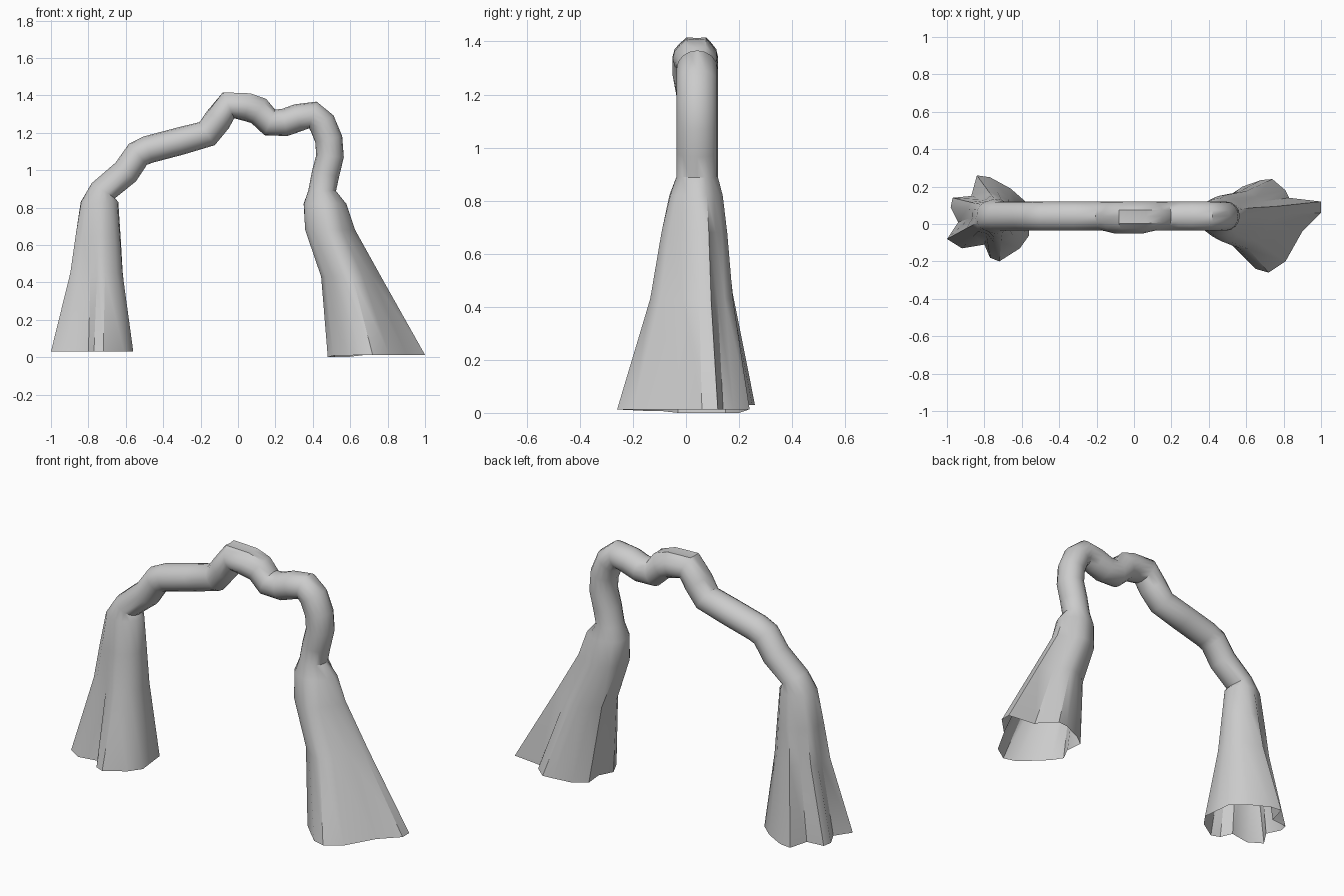
import bpy, bmesh, math
from mathutils import Vector

if "Cube" in bpy.data.objects:
    bpy.data.objects.remove(bpy.data.objects["Cube"])

N = 16          # sides of the tube
CY = 0.042      # depth position of the tube
ANG = [2 * math.pi * i / N for i in range(N)]

# Fluted foot outlines (x, y), starting at the outer side and turning through +y
LEFT_FOOT = [(-.94, .01), (-.98, .09), (-.97, .14), (-.87, .15), (-.84, .26), (-.77, .25),
             (-.66, .19), (-.58, .12), (-.57, .03), (-.56, -.06), (-.61, -.13), (-.72, -.20),
             (-.77, -.18), (-.80, -.11), (-.92, -.13), (-1.0, -.08)]
RIGHT_FOOT = [(1.0, .06), (1.0, .12), (.83, .14), (.81, .18), (.74, .24), (.68, .235),
              (.58, .20), (.51, .15), (.52, .05), (.48, -.03), (.51, -.10), (.57, -.16),
              (.65, -.24), (.72, -.26), (.81, -.20), (.90, -.04)]

# Centre line of the crooked tube (x, z)
PATH = [(-.72, .89), (-.60, .99), (-.535, 1.085), (-.48, 1.11), (-.31, 1.155), (-.165, 1.195),
        (-.107, 1.27), (-.05, 1.345), (.05, 1.335), (.11, 1.315), (.17, 1.255), (.25, 1.255),
        (.32, 1.28), (.40, 1.295), (.45, 1.25), (.485, 1.165), (.492, 1.075), (.468, .98),
        (.45, .89)]


def leg_ring(foot, side, mid, z, cx, blend, r):
    """Horizontal ring morphing from a circle to the foot outline."""
    cy = CY + (mid[1] - CY) * blend
    ring = []
    for a, (fx, fy) in zip(ANG, foot):
        x = (1 - blend) * side * r * math.cos(a) + blend * (fx - mid[0])
        y = (1 - blend) * min(r, .085) * math.sin(a) + blend * (fy - mid[1])
        ring.append(Vector((cx + x, cy + y, z)))
    return ring


def tube_ring(i):
    """Ring square to the centre line, with a grooved ridge around the peak."""
    p = Vector(PATH[i])
    before = Vector(PATH[i - 1]) if i else Vector((-.745, .80))
    after = Vector(PATH[i + 1]) if i + 1 < len(PATH) else Vector((.47, .75))
    t = ((p - before).normalized() + (after - p).normalized()).normalized()
    nx, nz = -t.y, t.x
    ridge = 7 <= i <= 9
    ring = []
    for k, a in enumerate(ANG):
        f = 1.13 if ridge and k in (1, N - 1) else 1.0
        d = .074 * f * math.cos(a)
        y = CY + .078 * f * math.sin(a)
        if 6 <= i <= 8 and math.sin(a) < -.3:
            y += .014 * math.sin(a)
        ring.append(Vector((p.x + nx * d, y, p.y + nz * d)))
    return ring


# Left leg, tube and right leg as one run of rings
L_MID, R_MID = (-.78, .02), (.74, .0)
rings = [leg_ring(LEFT_FOOT, -1, L_MID, *v) for v in
         [(.03, -.78, 1, .09), (.45, -.757, .37, .10), (.65, -.75, .2, .10), (.83, -.742, .06, .095)]]
rings += [tube_ring(i) for i in range(len(PATH))]
rings += [leg_ring(RIGHT_FOOT, 1, R_MID, *v) for v in
          [(.82, .463, .1, .10), (.68, .49, .25, .095), (.43, .603, .44, .085), (.012, .74, 1, .08)]]
for v in rings[-1]:                       # slightly wavy right hem
    v.z = .012 if v.x > .6 else (.0 if v.y > -.05 else .008)

# Skin the rings, feet left open underneath
bm = bmesh.new()
loops = [[bm.verts.new(v) for v in ring] for ring in rings]
for a, b in zip(loops, loops[1:]):
    for k in range(N):
        j = (k + 1) % N
        bm.faces.new((a[k], a[j], b[j], b[k]))
bmesh.ops.recalc_face_normals(bm, faces=bm.faces)
mesh = bpy.data.meshes.new("arch")
bm.to_mesh(mesh)
bm.free()
arch = bpy.data.objects.new("arch", mesh)
bpy.context.collection.objects.link(arch)

# Smooth shading with sharp folds
bpy.context.view_layer.objects.active = arch
arch.select_set(True)
bpy.ops.object.shade_smooth_by_angle(angle=math.radians(40))
